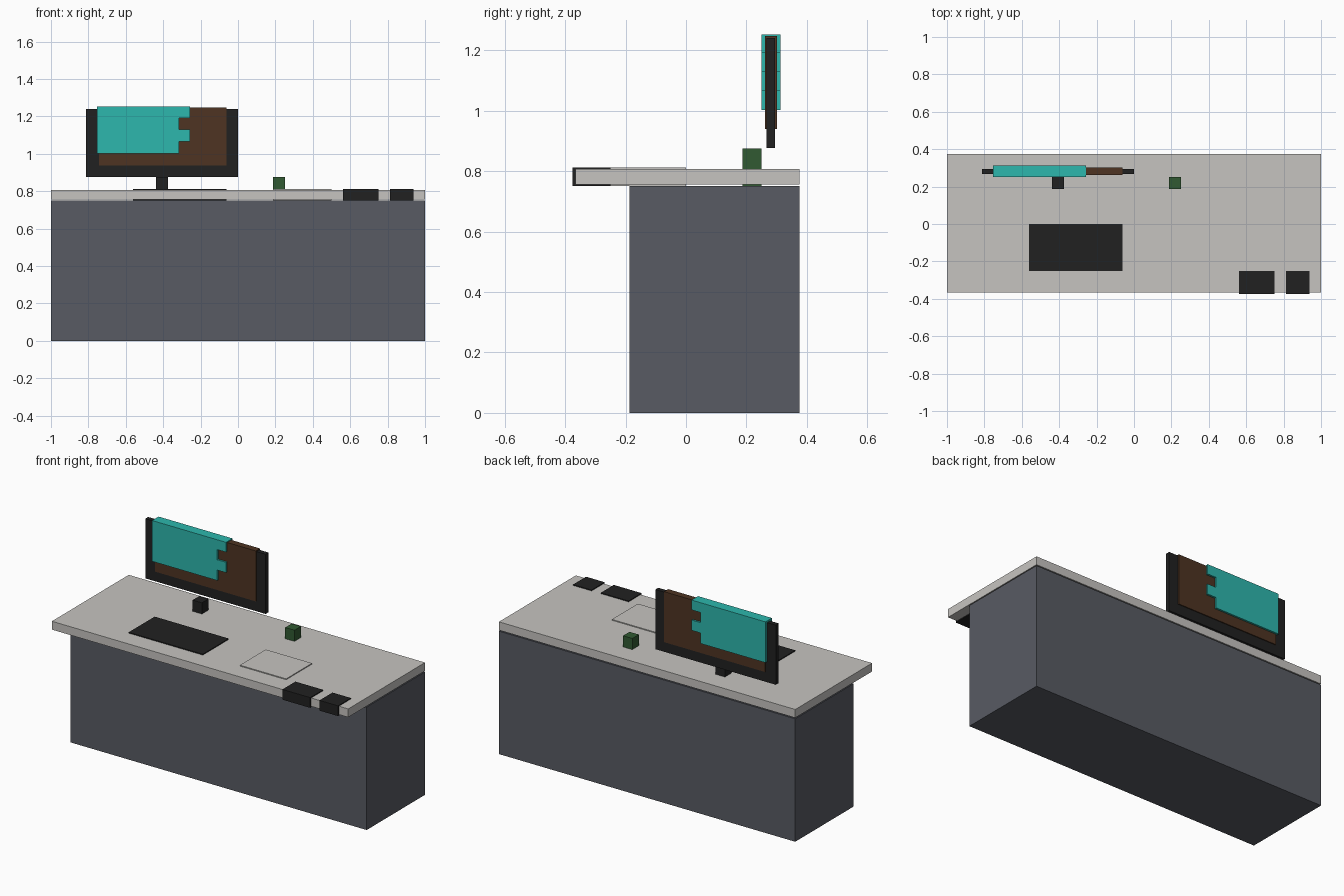
import bpy, bmesh

if "Cube" in bpy.data.objects:
    bpy.data.objects.remove(bpy.data.objects["Cube"])


def material(name, r, g, b):
    def lin(c):
        c /= 255
        return c / 12.92 if c <= 0.04045 else ((c + 0.055) / 1.055) ** 2.4
    m = bpy.data.materials.new(name)
    m.diffuse_color = (lin(r), lin(g), lin(b), 1)
    m.use_nodes = True
    m.node_tree.nodes["Principled BSDF"].inputs["Base Color"].default_value = m.diffuse_color
    return m


slate = material("slate grey", 88, 91, 99)
stone = material("pale stone", 198, 196, 192)
black = material("soft black", 33, 33, 33)
brown = material("dark brown", 78, 52, 34)
teal = material("teal", 45, 183, 173)
green = material("plant green", 49, 90, 50)


def finish(name, bm, mat):
    bmesh.ops.recalc_face_normals(bm, faces=bm.faces[:])
    mesh = bpy.data.meshes.new(name)
    bm.to_mesh(mesh)
    bm.free()
    mesh.materials.append(mat)
    bpy.context.collection.objects.link(bpy.data.objects.new(name, mesh))


def box(name, mat, x, y, z):
    """Box given by its (min, max) range on each axis."""
    bm = bmesh.new()
    bmesh.ops.create_cube(bm, size=1)
    for v in bm.verts:
        v.co = [r[0] if c < 0 else r[1] for c, r in zip(v.co, (x, y, z))]
    finish(name, bm, mat)


def plate(name, mat, outline, y):
    """Outline in x, z pushed through the y range."""
    bm = bmesh.new()
    face = bm.faces.new([bm.verts.new((px, y[0], pz)) for px, pz in outline])
    ext = bmesh.ops.extrude_face_region(bm, geom=[face])["geom"]
    moved = [g for g in ext if isinstance(g, bmesh.types.BMVert)]
    bmesh.ops.translate(bm, verts=moved, vec=(0, y[1] - y[0], 0))
    finish(name, bm, mat)


# Desk
box("desk_base", slate, (-1, 1), (-0.1875, 0.375), (0, 0.75))
box("desk_top", stone, (-1, 1), (-0.366, 0.375), (0.756, 0.807))

# Items set into the desk top, reaching just above and below it
inset = (0.75, 0.8125)
box("keyboard", black, (-0.5625, -0.0625), (-0.25, 0), inset)
box("paper_pad", stone, (0.1875, 0.5), (-0.25, 0), inset)
box("large_edge_box", black, (0.5625, 0.75), (-0.375, -0.25), inset)
box("small_edge_box", black, (0.8125, 0.9375), (-0.375, -0.25), inset)
box("plant_cube", green, (0.1875, 0.25), (0.1875, 0.25), (0.75, 0.875))
box("monitor_stand", black, (-0.4375, -0.375), (0.1875, 0.25), (0.75, 0.875))

# Monitor: frame, brown panel, notched teal panel
box("monitor_frame", black, (-0.8125, 0), (0.267, 0.295), (0.877, 1.241))
box("brown_panel", brown, (-0.744, -0.0625), (0.261, 0.301), (0.939, 1.247))
x0, x1, x2 = -0.755, -0.3155, -0.256
plate("teal_panel", teal,
      [(x0, 1.003), (x1, 1.003), (x1, 1.067), (x2, 1.067), (x2, 1.13),
       (x1, 1.13), (x1, 1.192), (x2, 1.192), (x2, 1.252), (x0, 1.252)],
      (0.25, 0.3125))
